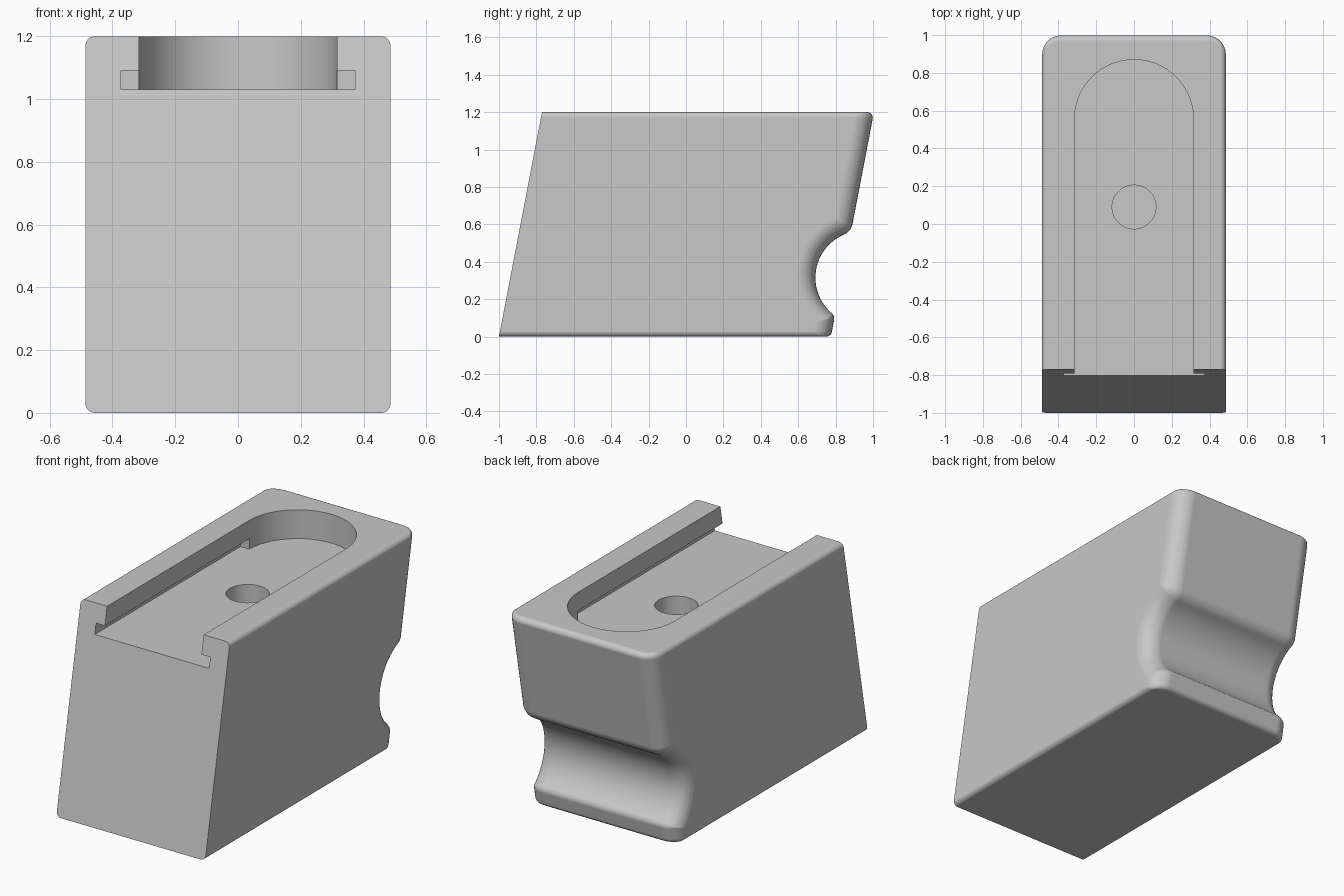
import bpy, bmesh, math
from mathutils import Vector

HALF_W, HEIGHT = 0.486, 1.2
SLOPE = 0.23 / HEIGHT              # lean of the front and back faces
LEAN = math.hypot(1, SLOPE)
BACK_Y = 0.775                     # back face at ground level
CORNER_R, EDGE_R = 0.1, 0.03       # upright back corners, top and bottom edges
GRIP, GRIP_R = Vector((0.942, 0.315)), 0.25
SLOT_R, SLOT_END, FLOOR = 0.315, 0.555, 1.03
BACK_N = Vector((1, -SLOPE)) / LEAN

if "Cube" in bpy.data.objects:
    bpy.data.objects.remove(bpy.data.objects["Cube"])

grey = bpy.data.materials.new("plain grey")
grey.use_nodes = True
colour = (0.58, 0.58, 0.58, 1)
grey.diffuse_color = colour
grey.node_tree.nodes["Principled BSDF"].inputs["Base Color"].default_value = colour


def arc(centre, radius, start, end, steps):
    """Points of an arc, going the short way between two directions."""
    a = math.atan2(start.y, start.x)
    turn = (math.atan2(end.y, end.x) - a + math.pi) % (2 * math.pi) - math.pi
    return [centre + radius * Vector((math.cos(a + turn * i / steps),
                                      math.sin(a + turn * i / steps)))
            for i in range(steps + 1)]


def lip_centre(inset, radius, side):
    """Centre of the rounding between the back face and the finger groove."""
    k = BACK_Y - (inset + radius) * LEAN - GRIP.x
    reach = GRIP_R + inset + radius
    b = SLOPE * k - GRIP.y
    c = k * k + GRIP.y ** 2 - reach ** 2
    z = (-b + side * math.sqrt(b * b - LEAN ** 2 * c)) / LEAN ** 2
    return Vector((k + GRIP.x + SLOPE * z, z))


def profile(inset, edge):
    """Side outline in (y, z), drawn in from the back and the top and bottom."""
    low, high = edge, HEIGHT - edge
    r = max(EDGE_R - edge, 0.002)
    r_up, r_down = max(0.08 - inset, 0.003), max(0.04 - inset, 0.003)

    def corner(z):
        return Vector((BACK_Y - (inset + r) * LEAN + SLOPE * z, z))

    up, down = lip_centre(inset, r_up, 1), lip_centre(inset, r_down, -1)
    pts = [Vector((-1 + SLOPE * low, low)), Vector((-1 + SLOPE * high, high))]
    pts += arc(corner(high - r), r, Vector((0, 1)), BACK_N, 6)
    pts += arc(up, r_up, BACK_N, GRIP - up, 8)
    pts += arc(GRIP, GRIP_R + inset, up - GRIP, down - GRIP, 28)[1:-1]
    pts += arc(down, r_down, GRIP - down, BACK_N, 8)
    pts += arc(corner(low + r), r, BACK_N, Vector((0, -1)), 6)
    return pts


def round_in(t, radius):
    """How far a quarter round draws in at distance t from the side."""
    return radius - math.sqrt(max(0, radius ** 2 - max(0, radius - t) ** 2))


def finish(name, bm):
    bmesh.ops.recalc_face_normals(bm, faces=bm.faces[:])
    mesh = bpy.data.meshes.new(name)
    bm.to_mesh(mesh)
    bm.free()
    mesh.materials.append(grey)
    ob = bpy.data.objects.new(name, mesh)
    bpy.context.collection.objects.link(ob)
    return ob


def prism(name, outline, z0, z1):
    """Upright prism from an (x, y) outline."""
    bm = bmesh.new()
    face = bm.faces.new([bm.verts.new((p[0], p[1], z0)) for p in outline])
    new = bmesh.ops.extrude_face_region(bm, geom=[face])["geom"]
    bmesh.ops.translate(bm, vec=(0, 0, z1 - z0),
                        verts=[g for g in new if isinstance(g, bmesh.types.BMVert)])
    return finish(name, bm)


# Body: the side outline lofted across the width
steps = sorted({round(r * (1 - math.cos(math.pi / 2 * i / 7)), 5)
                for r in (CORNER_R, EDGE_R) for i in range(8)})
stations = [(-HALF_W + t, t) for t in steps]
stations += [(-x, t) for x, t in reversed(stations)]
bm = bmesh.new()
rings = []
for x, t in stations:
    outline = profile(round_in(t, CORNER_R), round_in(t, EDGE_R))
    rings.append([bm.verts.new((x, p.x, p.y)) for p in outline])
for a, b in zip(rings, rings[1:]):
    for i in range(len(a)):
        j = (i + 1) % len(a)
        bm.faces.new((a[i], a[j], b[j], b[i]))
bm.faces.new(rings[0])
bm.faces.new(rings[-1])
body = finish("body", bm)

# Cutters: round-ended slot, side undercut and blind hole
end = arc(Vector((0, SLOT_END)), SLOT_R, Vector((1, 0)), Vector((0, 1)), 24)
end += [Vector((-p.x, p.y)) for p in reversed(end[:-1])]
slot = prism("slot_cutter", [(SLOT_R, -1.2)] + end + [(-SLOT_R, -1.2)], FLOOR, 1.4)
under = prism("undercut_cutter", [(-0.373, -1.2), (0.373, -1.2),
                                  (0.373, SLOT_END), (-0.373, SLOT_END)], FLOOR, 1.092)
ring = [(0.116 * math.cos(math.tau * i / 48), 0.09 + 0.116 * math.sin(math.tau * i / 48))
        for i in range(48)]
hole = prism("hole_cutter", ring, 0.65, 1.15)

bpy.ops.object.select_all(action="DESELECT")
bpy.context.view_layer.objects.active = body
body.select_set(True)
for cutter in (slot, under, hole):
    cutter.hide_render = True
    mod = body.modifiers.new("cut", "BOOLEAN")
    mod.operation, mod.solver, mod.object = "DIFFERENCE", "EXACT", cutter
    bpy.ops.object.modifier_apply(modifier=mod.name)
    bpy.data.objects.remove(cutter)

# Smooth roundings, crisp cut edges
bpy.ops.object.shade_smooth_by_angle(angle=math.radians(30))
body.modifiers.new("even_shading", "WEIGHTED_NORMAL").keep_sharp = True
